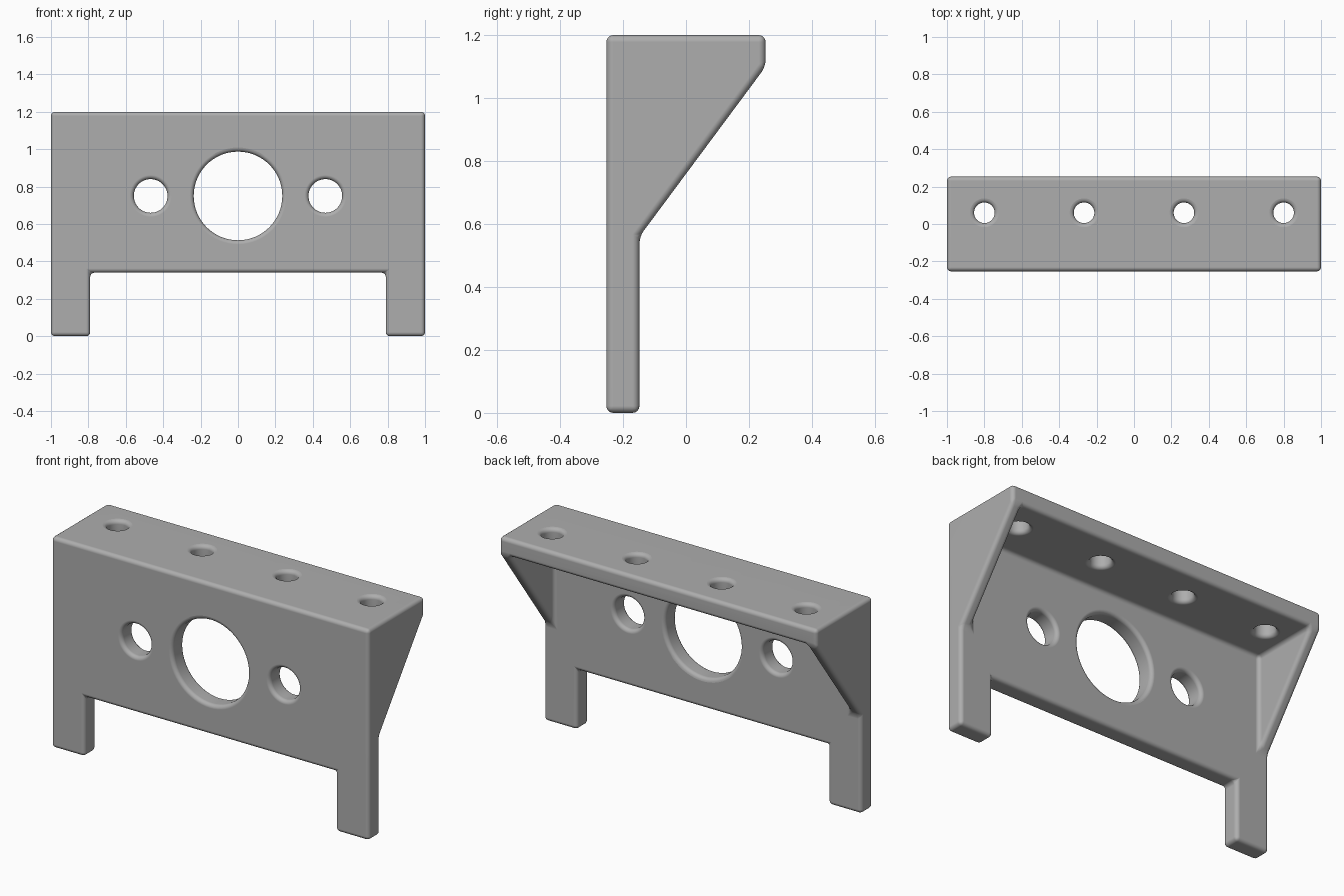
import bpy, bmesh, math
from mathutils import Matrix

old = bpy.data.objects.get("Cube")
if old:
    bpy.data.objects.remove(old, do_unlink=True)

FRONT, BACK = -0.253, 0.253      # depth limits
PLATE = -0.148                   # back of the upright plate
TOP, SHELF = 1.2, 1.1            # shelf top and underside
GUSSET = 0.935                   # inner side of the end gussets
ROUND = 0.022                    # edge rounding

grey = bpy.data.materials.new("light grey")
grey.use_nodes = True
grey.diffuse_color = (0.42, 0.42, 0.42, 1)
grey.node_tree.nodes["Principled BSDF"].inputs["Base Color"].default_value = grey.diffuse_color


def add_object(name, bm):
    bmesh.ops.recalc_face_normals(bm, faces=bm.faces)
    mesh = bpy.data.meshes.new(name)
    bm.to_mesh(mesh)
    bm.free()
    obj = bpy.data.objects.new(name, mesh)
    obj.data.materials.append(grey)
    bpy.context.collection.objects.link(obj)
    return obj


def prism(name, profile, half_width):
    """Extrude a (y, z) outline symmetrically along x."""
    bm = bmesh.new()
    face = bm.faces.new([bm.verts.new((-half_width, y, z)) for y, z in profile])
    moved = bmesh.ops.extrude_face_region(bm, geom=[face])["geom"]
    bmesh.ops.translate(bm, vec=(2 * half_width, 0, 0),
                        verts=[v for v in moved if isinstance(v, bmesh.types.BMVert)])
    return add_object(name, bm)


def hole_cutter(name, radius, length, matrix):
    """Round cutter along local z, flared at both ends to round the hole rims."""
    steps = 4
    half = []
    for i in range(steps + 1):
        a = math.pi / 2 * i / steps
        half.append((radius + ROUND * (1 - math.cos(a)), length / 2 - ROUND + ROUND * math.sin(a)))
    half.append((radius + ROUND, length / 2 + 0.03))
    profile = [(r, -z) for r, z in reversed(half)] + half
    bm = bmesh.new()
    sides = 64
    rings = [[bm.verts.new((r * math.cos(math.tau * k / sides),
                            r * math.sin(math.tau * k / sides), z)) for k in range(sides)]
             for r, z in profile]
    for low, high in zip(rings, rings[1:]):
        for k in range(sides):
            n = (k + 1) % sides
            bm.faces.new((low[k], low[n], high[n], high[k]))
    bm.faces.new(rings[0])
    bm.faces.new(rings[-1])
    bmesh.ops.transform(bm, matrix=matrix, verts=bm.verts)
    return add_object(name, bm)


def apply_modifier(obj, kind, **settings):
    mod = obj.modifiers.new(kind.lower(), kind)
    for key, value in settings.items():
        setattr(mod, key, value)
    bpy.context.view_layer.objects.active = obj
    bpy.ops.object.modifier_apply(modifier=mod.name)


def cut(obj, cutter):
    cutter.hide_render = True
    apply_modifier(obj, 'BOOLEAN', operation='DIFFERENCE', solver='EXACT', object=cutter)
    bpy.data.objects.remove(cutter, do_unlink=True)


# Bracket body: side outline over the full width
bracket = prism("bracket", [(FRONT, 0), (PLATE, 0), (PLATE, 0.56), (BACK, SHELF),
                            (BACK, TOP), (FRONT, TOP)], 1)

# Hollow between the gussets, and the gap between the legs
cut(bracket, prism("hollow_cutter", [(PLATE, 0.45), (0.4, 0.45), (0.4, SHELF), (PLATE, SHELF)], GUSSET))
cut(bracket, prism("leg_gap_cutter", [(-0.4, -0.1), (0.4, -0.1), (0.4, 0.34), (-0.4, 0.34)], 0.79))

# Merge flat regions, then round every edge
bm = bmesh.new()
bm.from_mesh(bracket.data)
bmesh.ops.remove_doubles(bm, verts=bm.verts, dist=0.0005)
bmesh.ops.dissolve_limit(bm, angle_limit=math.radians(1), verts=bm.verts, edges=bm.edges)
bm.to_mesh(bracket.data)
bm.free()
apply_modifier(bracket, 'BEVEL', width=ROUND, segments=4, limit_method='ANGLE',
               angle_limit=math.radians(25))

# Holes through the upright plate
for x, radius in ((0, 0.237), (-0.467, 0.09), (0.467, 0.09)):
    place = Matrix.Translation((x, (FRONT + PLATE) / 2, 0.75)) @ Matrix.Rotation(math.pi / 2, 4, 'X')
    cut(bracket, hole_cutter("plate_hole_cutter", radius, PLATE - FRONT, place))

# Screw holes through the shelf
for x in (-0.8, -0.267, 0.267, 0.8):
    place = Matrix.Translation((x, 0.06, (TOP + SHELF) / 2))
    cut(bracket, hole_cutter("shelf_hole_cutter", 0.055, TOP - SHELF, place))

# Smooth rounded edges with flat faces kept flat
bpy.ops.object.select_all(action='DESELECT')
bracket.select_set(True)
bpy.context.view_layer.objects.active = bracket
bpy.ops.object.shade_smooth_by_angle(angle=math.radians(35))
normals = bracket.modifiers.new("flat_face_normals", 'WEIGHTED_NORMAL')
normals.keep_sharp = True
